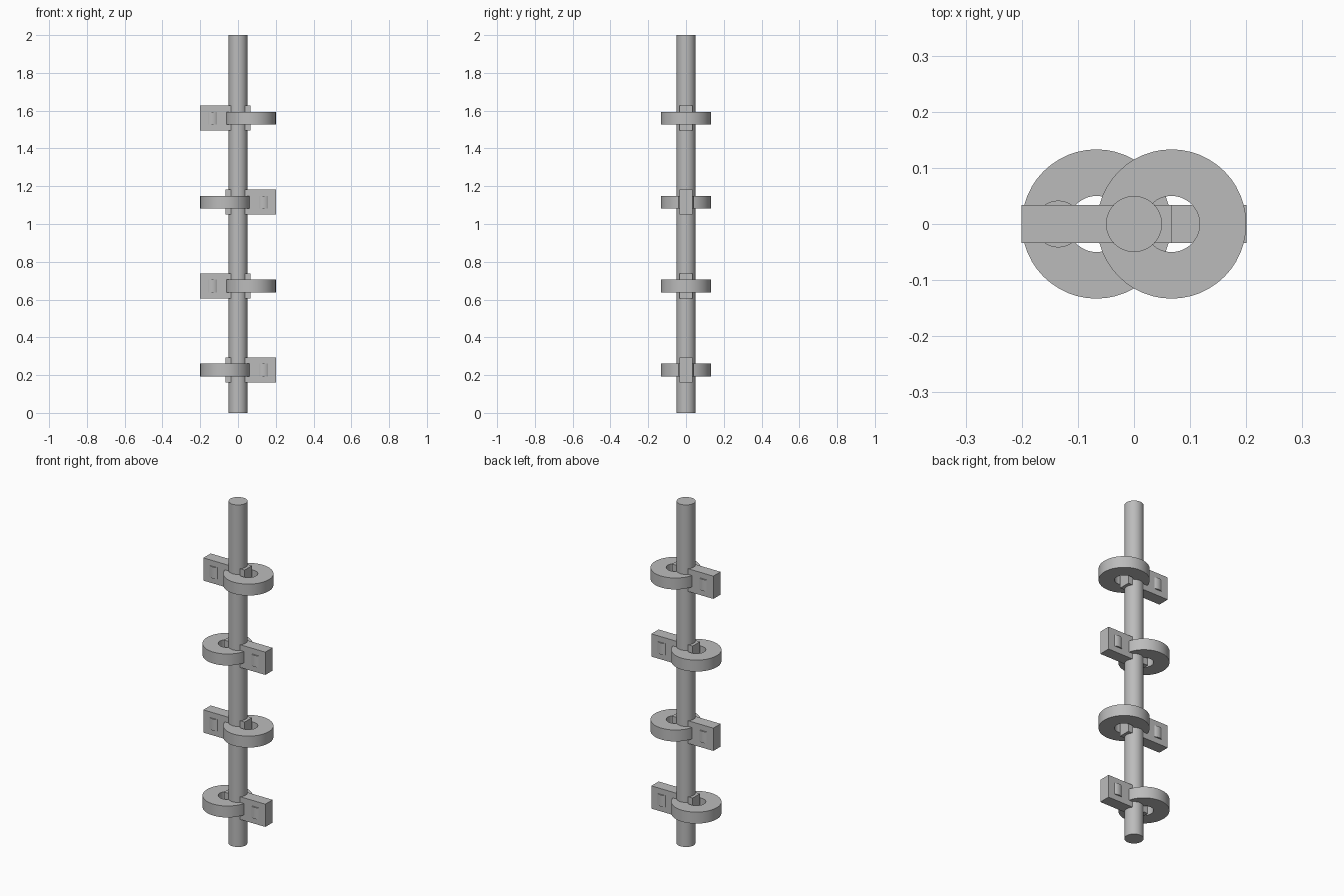
import bpy
import bmesh
from mathutils import Matrix, Vector

cube = bpy.data.objects.get("Cube")
if cube:
    bpy.data.objects.remove(cube, do_unlink=True)

GREY = (0.5, 0.5, 0.5, 1.0)
metal = bpy.data.materials.new("mid grey")
metal.use_nodes = True
metal.diffuse_color = GREY
metal.node_tree.nodes["Principled BSDF"].inputs["Base Color"].default_value = GREY


def finish(name, bm, location):
    """Turn a bmesh into a shaded, coloured object."""
    bmesh.ops.recalc_face_normals(bm, faces=bm.faces)
    mesh = bpy.data.meshes.new(name)
    bm.to_mesh(mesh)
    bm.free()
    mesh.materials.append(metal)
    obj = bpy.data.objects.new(name, mesh)
    obj.location = location
    bpy.context.collection.objects.link(obj)
    bpy.ops.object.select_all(action='DESELECT')
    obj.select_set(True)
    bpy.context.view_layer.objects.active = obj
    bpy.ops.object.shade_smooth_by_angle()
    return obj


def cylinder(name, radius, height, location, sides=32):
    bm = bmesh.new()
    bmesh.ops.create_cone(bm, cap_ends=True, segments=sides, radius1=radius,
                          radius2=radius, depth=height)
    finish(name, bm, location)


def box(name, size, location):
    bm = bmesh.new()
    bmesh.ops.create_cube(bm, size=1, matrix=Matrix.Diagonal(Vector(size)).to_4x4())
    finish(name, bm, location)


def ring(name, outer, inner, height, location, sides=48):
    """Spin a rectangular section around the vertical axis."""
    bm = bmesh.new()
    h = height / 2
    section = [bm.verts.new(p) for p in
               ((inner, 0, -h), (outer, 0, -h), (outer, 0, h), (inner, 0, h))]
    edges = [bm.edges.new((section[i], section[(i + 1) % 4])) for i in range(4)]
    bmesh.ops.spin(bm, geom=section + edges, cent=(0, 0, 0), axis=(0, 0, 1),
                   angle=6.283185307, steps=sides, use_merge=True)
    bmesh.ops.remove_doubles(bm, verts=bm.verts, dist=0.0001)
    finish(name, bm, location)


# Upright pole
cylinder("pole", 0.05, 2.0, (0, 0, 1))

# Couplings, alternating sides up the pole
for level in range(4):
    z = 0.227 + level * 0.4444
    side = -1 if level % 2 == 0 else 1
    ring(f"ring_{level + 1}", 0.133, 0.05, 0.067, (side * 0.067, 0, z))
    box(f"clamp_block_{level + 1}", (0.267, 0.067, 0.133), (-side * 0.067, 0, z))
    cylinder(f"wedge_pin_{level + 1}", 0.042, 0.067, (-side * 0.135, 0, z), 24)
